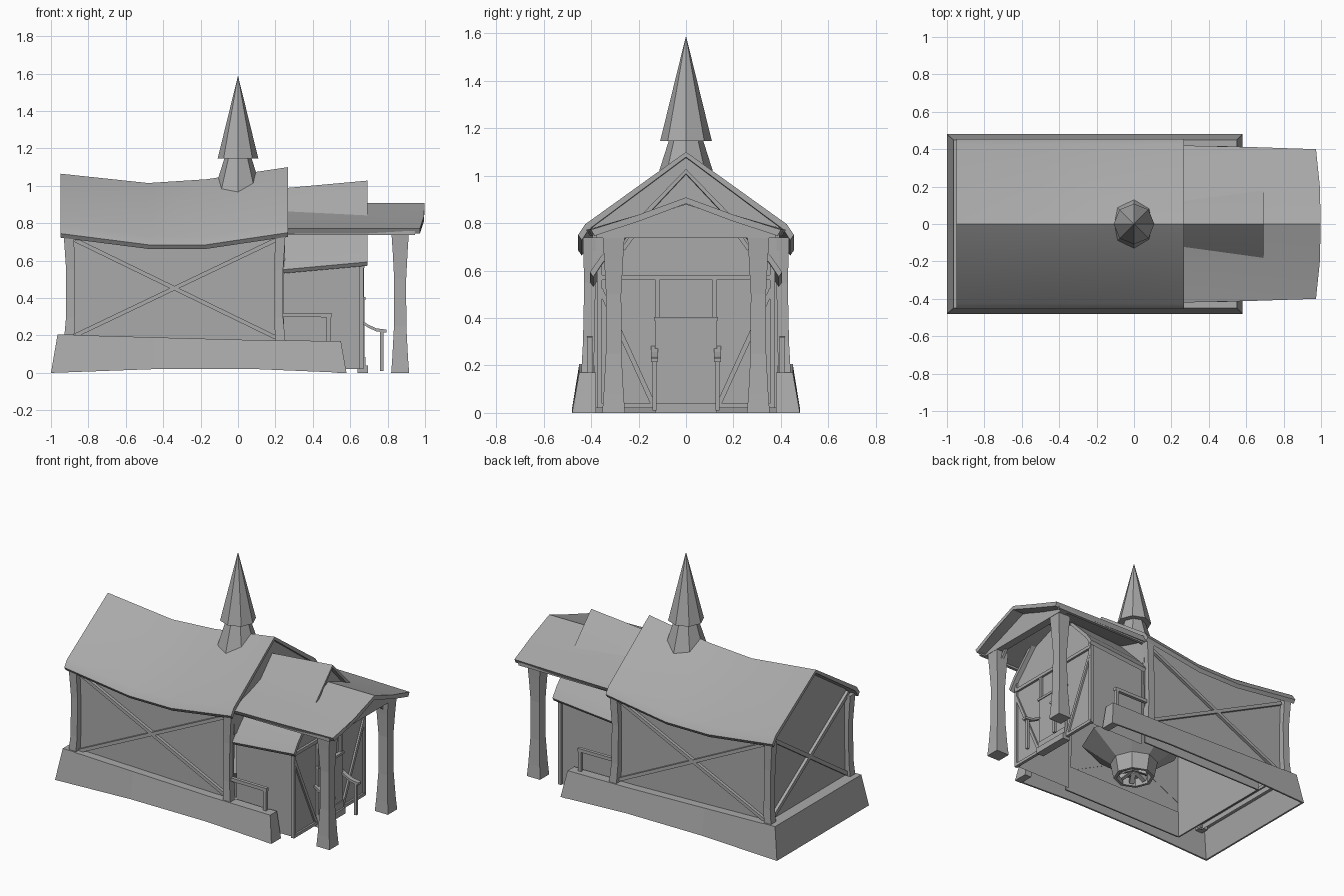
import bpy, bmesh, math
from mathutils import Vector

if "Cube" in bpy.data.objects:
    bpy.data.objects.remove(bpy.data.objects["Cube"])

grey = bpy.data.materials.new("plain grey")
grey.use_nodes = True
COLOUR = (0.4, 0.4, 0.4, 1)
grey.diffuse_color = COLOUR
grey.node_tree.nodes["Principled BSDF"].inputs["Base Color"].default_value = COLOUR
SIDES = ((-1, "right"), (1, "left"))


def loft(name, rings, open_side=None, caps=(0, -1)):
    """Skin equal-sized rings of points and cap the ends; one side may stay open."""
    bm = bmesh.new()
    rows = [[bm.verts.new(p) for p in ring] for ring in rings]
    n = len(rows[0])
    for a, b in zip(rows, rows[1:]):
        for i in range(n):
            if i != open_side:
                j = (i + 1) % n
                bm.faces.new((a[i], a[j], b[j], b[i]))
    for end in caps:
        bm.faces.new(rows[end])
    bmesh.ops.recalc_face_normals(bm, faces=bm.faces)
    mesh = bpy.data.meshes.new(name)
    bm.to_mesh(mesh)
    bm.free()
    mesh.materials.append(grey)
    ob = bpy.data.objects.new(name, mesh)
    bpy.context.collection.objects.link(ob)
    return ob


def box(name, x, y, z):
    return loft(name, [[(x[0], y[0], h), (x[1], y[0], h), (x[1], y[1], h), (x[0], y[1], h)] for h in z])


def beam(name, p, q, w):
    """Square timber between two points."""
    p, q = Vector(p), Vector(q)
    d = (q - p).normalized()
    up = Vector((0, 0, 1)) if abs(d.z) < 0.9 else Vector((0, 1, 0))
    s = d.cross(up).normalized()
    t = s.cross(d)
    corners = [(-1, -1), (1, -1), (1, 1), (-1, 1)]
    return loft(name, [[c + (s * a + t * b) * w / 2 for a, b in corners] for c in (p, q)])


def roof(name, stations, thick):
    """Each station is a list of (x, y, z) from ridge to eave, mirrored across y."""
    rings = []
    for half in stations:
        top = [(x, -y, z) for x, y, z in reversed(half)] + half[1:]
        under = [(x, y * 0.965, z - thick) for x, y, z in reversed(top)]
        rings.append(top + under)
    ob = loft(name, rings)
    bpy.ops.object.select_all(action="DESELECT")
    ob.select_set(True)
    bpy.context.view_layer.objects.active = ob
    bpy.ops.object.shade_smooth_by_angle(angle=math.radians(30))


def gabled(name, stations, half, floor, caps):
    """Hollow house body; each station is (x, eave height, ridge height)."""
    return loft(name, [[(x, -half, floor), (x, half, floor), (x, half, e), (x, 0, r), (x, -half, e)]
                       for x, e, r in stations], 0, caps)


def post(name, x, y, levels):
    """Flared square post; each level is (z, half width, x shift, y shift)."""
    return loft(name, [[(x + dx + a * w, y + dy + b * w, z) for a, b in ((-1, -1), (1, -1), (1, 1), (-1, 1))]
                       for z, w, dx, dy in levels])


def octagon(r, z):
    return [(r * math.cos(i * math.pi / 4), r * math.sin(i * math.pi / 4), z) for i in range(8)]


# Main hall with sagging roof
sag = [(-0.95, 1.065, 0.755), (-0.48, 1.015, 0.695), (-0.17, 1.035, 0.695), (0.268, 1.1, 0.76)]
roof("main_roof", [[(x, 0, r), (x, 0.425, e + 0.035), (x, 0.455, e - 0.01)] for x, r, e in sag], 0.022)
inset = [-0.89, -0.48, -0.17, 0.245]
gabled("main_walls", [(x, e + 0.035, r - 0.02) for x, (_, r, e) in zip(inset, sag)], 0.395, 0.15, (0,))
gabled("front_gable", [(0.235, 0.795, 1.075), (0.25, 0.795, 1.078)], 0.395, 0.6, (0, -1))

# Hollow battered stone base
outline = [(-1, -0.965, 0.205, 0), (-0.45, -0.45, 0.19, 0.02), (0.1, 0.1, 0.175, 0.02), (0.58, 0.55, 0.17, 0)]
for side, tag in SIDES:
    loft("base_wall_" + tag, [[(xb, side * 0.48, zb), (xb, side * 0.468, zb),
                               (xt, side * 0.438, zt - 0.02), (xt, side * 0.385, zt - 0.02),
                               (xt, side * 0.385, zt), (xt, side * 0.45, zt)]
                              for xb, xt, zt, zb in outline])
    loft("base_end_" + tag, [[(0.53, low, 0), (0.58, low, 0), (0.55, top, 0.17), (0.5, top, 0.17)]
                             for low, top in ((side * 0.38, side * 0.38), (side * 0.48, side * 0.45))])
    # Inner foundation below the hall walls
    box("foundation_" + tag, (-0.69, 0.24), sorted((side * 0.385, side * 0.395)), (0.02, 0.2))
loft("base_wall_back", [[(-1, y, 0), (-0.988, y, 0), (-0.95, t, 0.185), (-0.88, t, 0.185),
                         (-0.88, t, 0.205), (-0.965, t, 0.205)]
                        for y, t in ((-0.48, -0.45), (0.48, 0.45))])
box("inner_partition", (-0.7, -0.69), (-0.39, 0.39), (0.02, 0.74))

# Fire pit in the middle of the hall, with logs showing in its open base
loft("fire_pit", [octagon(0.33, 0.27), octagon(0.15, 0.13), octagon(0.13, 0.025),
                  octagon(0.11, 0.025), octagon(0.11, 0.08)])
for i in range(6):
    c, s = math.cos(i * math.pi / 3), math.sin(i * math.pi / 3)
    beam(f"fire_log_{i}", (0.09 * c, 0.09 * s, 0.04), (0.02 * c, 0.02 * s, 0.08), 0.03)

# Timber framing of the hall
for side, tag in SIDES:
    for x, end in ((-0.905, "back"), (0.227, "front")):
        lean = -0.01 if end == "front" else 0.01
        post(f"corner_post_{end}_{tag}", x, side * 0.405,
             [(0.16, 0.027, 0, side * 0.01), (0.3, 0.024, lean, side * 0.005),
              (0.55, 0.024, lean, 0), (0.74, 0.027, 0, side * 0.003)])
    y = side * 0.404
    beam("side_brace_a_" + tag, (-0.87, y, 0.2), (0.2, y, 0.71), 0.022)
    beam("side_brace_b_" + tag, (-0.87, y, 0.71), (0.2, y, 0.19), 0.022)
    beam("back_brace_" + tag, (-0.897, -y, 0.21), (-0.897, y, 0.75), 0.025)
    # Side railing on the base
    ry = side * 0.406
    beam("side_rail_" + tag, (0.24, ry, 0.31), (0.5, ry, 0.308), 0.022)
    beam("side_rail_post_" + tag, (0.485, ry, 0.165), (0.485, ry, 0.31), 0.022)

# Entrance wing with steep roof
gabled("entrance_walls", [(0.24, 0.61, 0.965), (0.66, 0.64, 1.005)], 0.36, 0.02, (-1,))
roof("entrance_roof", [[(x, 0, r), (x, 0.36, r - 0.37), (x, 0.405, r - 0.435)]
                       for x, r in ((0.22, 0.985), (0.692, 1.028))], 0.02)

# Entrance frame, door and sill
box("entrance_sill", (0.64, 0.695), (-0.13, 0.13), (0, 0.04))
box("door", (0.65, 0.677), (-0.13, 0.13), (0.02, 0.4))
box("door_head", (0.655, 0.683), (-0.135, 0.135), (0.39, 0.405))
box("door_foot", (0.655, 0.683), (-0.13, 0.13), (0.04, 0.085))
box("entrance_beam", (0.65, 0.675), (-0.37, 0.37), (0.56, 0.582))
for side, tag in SIDES:
    beam("entrance_corner_" + tag, (0.66, side * 0.365, 0.02), (0.66, side * 0.365, 0.62), 0.022)
    beam("entrance_foot_" + tag, (0.662, side * 0.13, 0.03), (0.662, side * 0.37, 0.03), 0.02)
    beam("door_stud_" + tag, (0.665, side * 0.12, 0.4), (0.665, side * 0.12, 0.57), 0.018)
    beam("entrance_brace_" + tag, (0.662, side * 0.36, 0.52), (0.662, side * 0.14, 0.04), 0.02)
    # Curved handrail
    h = side * 0.133
    beam("handrail_post_" + tag, (0.768, h, 0.01), (0.768, h, 0.22), 0.018)
    loft("handrail_" + tag, [[(x, h - 0.015, z), (x, h + 0.015, z), (x, h + 0.015, z + 0.016), (x, h - 0.015, z + 0.016)]
                             for x, z in ((0.66, 0.265), (0.7, 0.24), (0.74, 0.222), (0.795, 0.215))])

# Open porch
roof("porch_roof", [[(x, 0, 0.908), (x - d / 6, 0.2, 0.835), (x - d, w, 0.772)]
                    for x, w, d in ((0.25, 0.42, 0), (0.62, 0.412, 0.01), (0.998, 0.4, 0.025))], 0.026)
loft("porch_gable", [[(x, -0.38, 0.738), (x, 0.38, 0.738), (x, 0.38, 0.75), (x, 0, 0.88), (x, -0.38, 0.75)]
                     for x in (0.86, 0.915)])
for side, tag in SIDES:
    post("porch_post_" + tag, 0.867, side * 0.305,
         [(0, 0.048, 0, 0), (0.08, 0.042, 0, 0), (0.25, 0.033, 0, 0),
          (0.5, 0.032, 0, 0), (0.65, 0.04, 0, 0), (0.74, 0.046, 0, 0)])
    beam("porch_eave_beam_" + tag, (0.25, side * 0.385, 0.748), (0.945, side * 0.385, 0.748), 0.02)
    beam("porch_bracket_" + tag, (0.867, side * 0.265, 0.69), (0.867, side * 0.225, 0.745), 0.018)

# Spire
loft("spire_base", [octagon(0.135, 0.95), octagon(0.07, 1.155)])
loft("spire_top", [octagon(0.109, 1.145), octagon(0.001, 1.585)])
